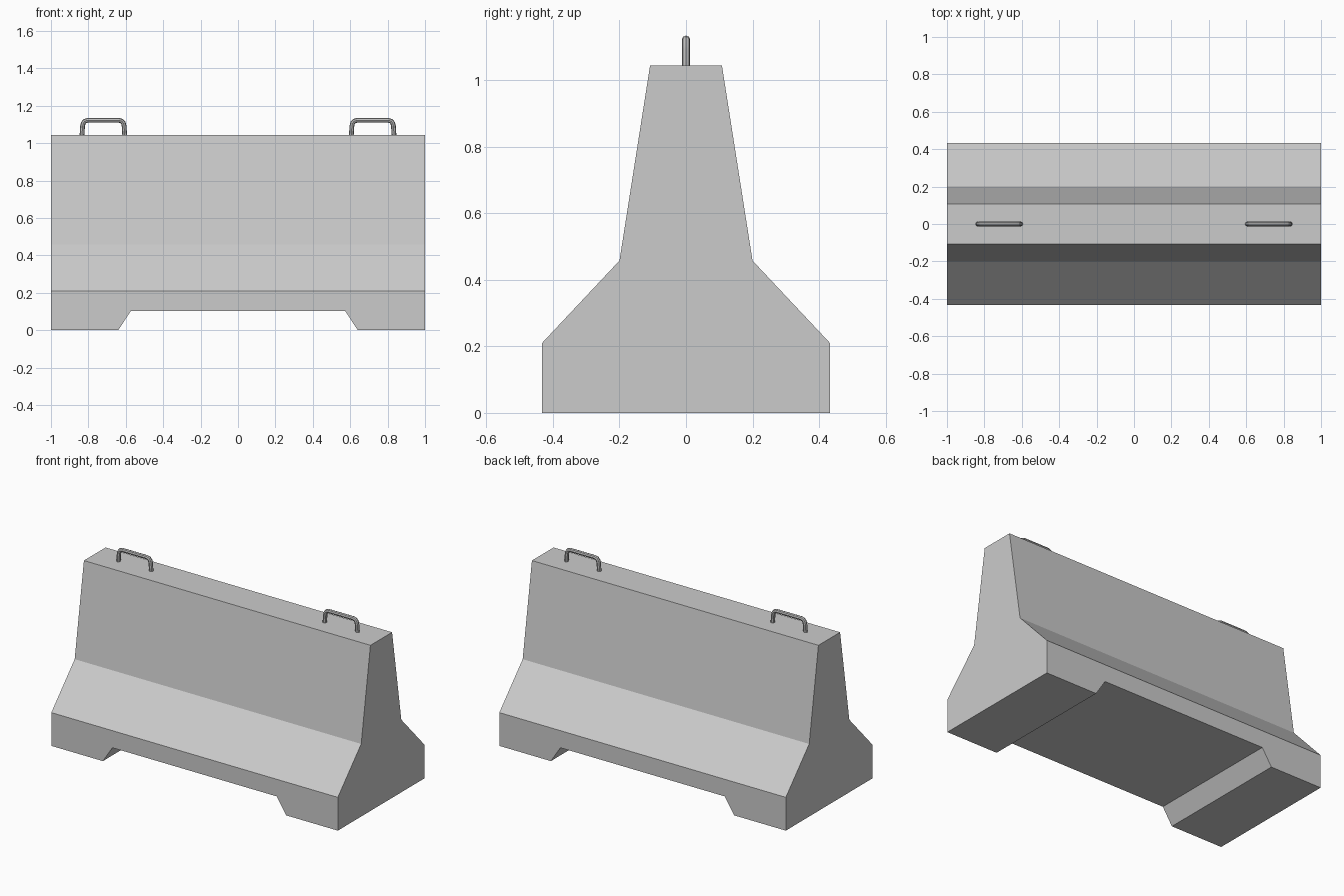
import bpy
import bmesh
from mathutils import Vector

if "Cube" in bpy.data.objects:
    bpy.data.objects.remove(bpy.data.objects["Cube"], do_unlink=True)


def material(name, rgb):
    mat = bpy.data.materials.new(name)
    mat.use_nodes = True
    mat.diffuse_color = (*rgb, 1)
    mat.node_tree.nodes["Principled BSDF"].inputs["Base Color"].default_value = (*rgb, 1)
    return mat


def prism(name, points, direction):
    """Extrude a closed outline along a direction."""
    bm = bmesh.new()
    face = bm.faces.new([bm.verts.new(p) for p in points])
    new = bmesh.ops.extrude_face_region(bm, geom=[face])["geom"]
    moved = [v for v in new if isinstance(v, bmesh.types.BMVert)]
    bmesh.ops.translate(bm, verts=moved, vec=Vector(direction))
    bmesh.ops.recalc_face_normals(bm, faces=bm.faces[:])
    mesh = bpy.data.meshes.new(name)
    bm.to_mesh(mesh)
    bm.free()
    obj = bpy.data.objects.new(name, mesh)
    bpy.context.collection.objects.link(obj)
    return obj


concrete = material("concrete grey", (0.6, 0.6, 0.6))
steel = material("steel grey", (0.5, 0.5, 0.5))

# Concrete body: stepped wall section, swept along its length
half = [(0.433, 0), (0.433, 0.21), (0.2, 0.458), (0.108, 1.045)]
section = half + [(-y, z) for y, z in reversed(half)]
body = prism("barrier_body", [(-1, y, z) for y, z in section], (2, 0, 0))
body.data.materials.append(concrete)

# Drainage and forklift slot under the body
slot = [(-0.705, -0.1), (-0.574, 0.102), (0.574, 0.102), (0.705, -0.1)]
cutter = prism("slot_cutter", [(x, -0.6, z) for x, z in slot], (0, 1.2, 0))
cutter.data.materials.append(concrete)
cutter.hide_render = True
cut = body.modifiers.new("slot", "BOOLEAN")
cut.operation = "DIFFERENCE"
cut.solver = "EXACT"
cut.object = cutter
bpy.context.view_layer.objects.active = body
bpy.ops.object.modifier_apply(modifier=cut.name)
bpy.data.objects.remove(cutter, do_unlink=True)


# Lifting handles: bent round bars set into the top
def handle(name, centre_x):
    curve = bpy.data.curves.new(name, "CURVE")
    curve.dimensions = "3D"
    curve.bevel_depth = 0.0127
    curve.bevel_resolution = 2
    curve.use_fill_caps = True
    side = [(0.115, 1.03), (0.111, 1.092), (0.107, 1.108), (0.099, 1.118), (0.085, 1.122)]
    path = [(-x, z) for x, z in side] + list(reversed(side))
    spline = curve.splines.new("POLY")
    spline.points.add(len(path) - 1)
    for point, (x, z) in zip(spline.points, path):
        point.co = (centre_x + x, 0, z, 1)
    curve.materials.append(steel)
    obj = bpy.data.objects.new(name, curve)
    bpy.context.collection.objects.link(obj)
    bpy.ops.object.select_all(action="DESELECT")
    obj.select_set(True)
    bpy.context.view_layer.objects.active = obj
    bpy.ops.object.convert(target="MESH")
    bpy.ops.object.shade_smooth_by_angle()


handle("left_lifting_handle", 0.72)
handle("right_lifting_handle", -0.72)
